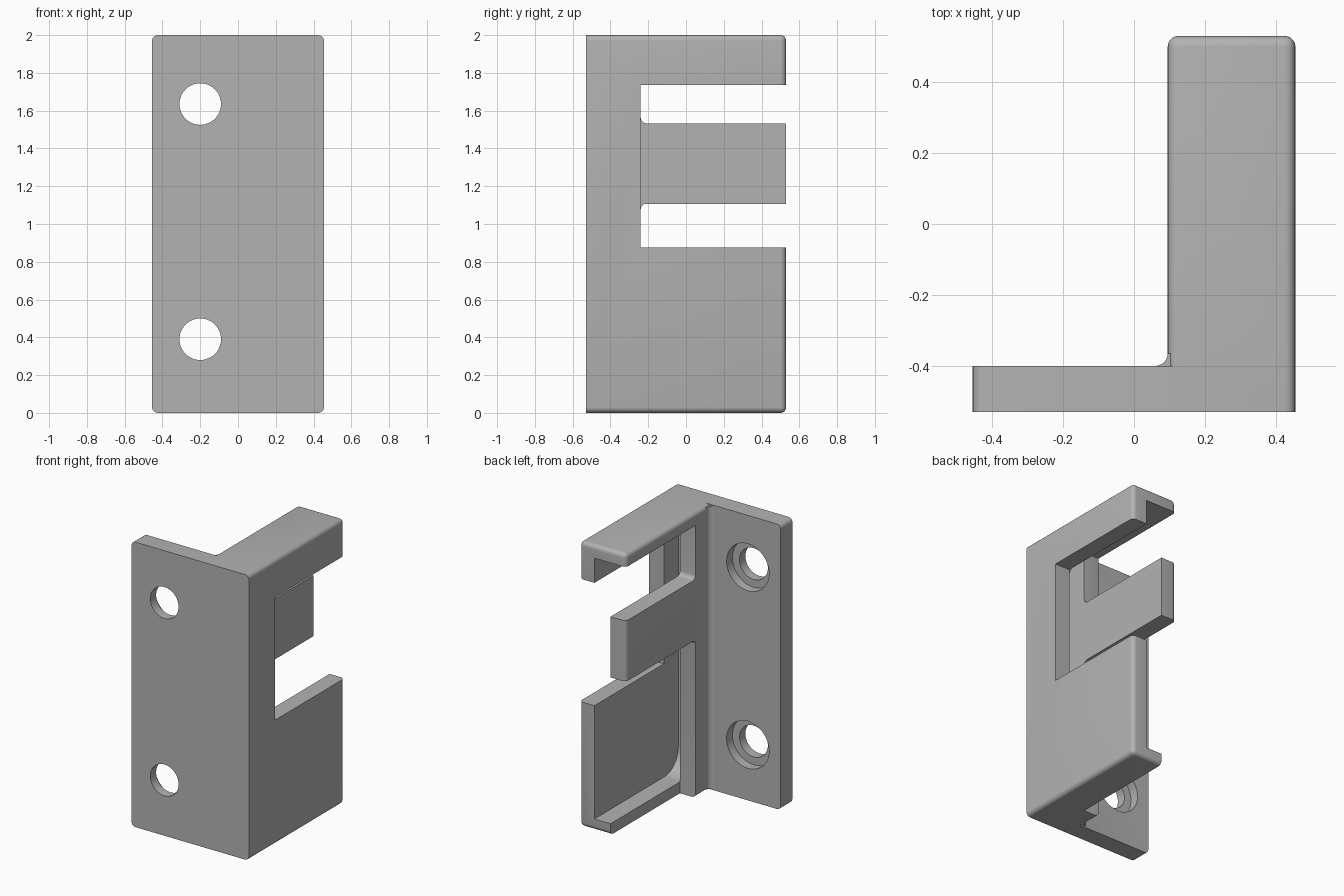
import bpy, bmesh, math
from mathutils import Matrix, Vector

if "Cube" in bpy.data.objects:
    bpy.data.objects.remove(bpy.data.objects["Cube"])

R = 0.03          # edge rounding
grey = bpy.data.materials.new("plain grey")
grey.use_nodes = True
grey.diffuse_color = (0.45, 0.45, 0.45, 1)
grey.node_tree.nodes["Principled BSDF"].inputs["Base Color"].default_value = (0.45, 0.45, 0.45, 1)


def finish(bm, name):
    bmesh.ops.recalc_face_normals(bm, faces=bm.faces)
    mesh = bpy.data.meshes.new(name)
    bm.to_mesh(mesh)
    bm.free()
    mesh.materials.append(grey)
    ob = bpy.data.objects.new(name, mesh)
    bpy.context.collection.objects.link(ob)
    return ob


def round_edges(bm, rule, width=R, segments=5):
    edges = [e for e in bm.edges if rule(e.verts[0].co, e.verts[1].co)]
    bmesh.ops.bevel(bm, geom=edges, offset=width, segments=segments,
                    profile=0.5, affect='EDGES', clamp_overlap=True)


def box(name, lo, hi, rule=None, width=R, segments=5):
    lo, hi = Vector(lo), Vector(hi)
    bm = bmesh.new()
    bmesh.ops.create_cube(bm, size=1, matrix=Matrix.Translation((lo + hi) / 2)
                          @ Matrix.Diagonal((*(hi - lo), 1)))
    if rule:
        round_edges(bm, rule, width, segments)
    return finish(bm, name)


def drill(name, x, z, radius, y0, y1):
    bm = bmesh.new()
    bmesh.ops.create_cone(bm, cap_ends=True, segments=48, radius1=radius, radius2=radius,
                          depth=y1 - y0, matrix=Matrix.Translation((x, (y0 + y1) / 2, z))
                          @ Matrix.Rotation(math.pi / 2, 4, 'X'))
    return finish(bm, name)


def combine(target, tool, operation):
    mod = target.modifiers.new("combine", 'BOOLEAN')
    mod.operation, mod.solver, mod.object = operation, 'EXACT', tool
    bpy.context.view_layer.objects.active = target
    bpy.ops.object.modifier_apply(modifier=mod.name)
    bpy.data.objects.remove(tool)


def near(a, b):
    return abs(a - b) < 1e-3


# Arm: a block rounded everywhere except around its front face
bracket = box("bracket", (0.095, -0.53, 0), (0.455, 0.53, 2),
              lambda a, b: not (near(a.y, -0.53) and near(b.y, -0.53)))

# Openings above and below the middle tongue, filleted where it meets the post
combine(bracket, box("lower_opening", (0, -0.24, -0.2), (0.215, 0.7, 1.107),
        lambda a, b: near(a.y, -0.24) and near(b.y, -0.24) and near(a.z, 1.107) and near(b.z, 1.107)),
        'DIFFERENCE')
combine(bracket, box("upper_opening", (0, -0.24, 1.533), (0.25, 0.7, 1.91),
        lambda a, b: near(a.y, -0.24) and near(b.y, -0.24) and near(a.z, 1.533) and near(b.z, 1.533)),
        'DIFFERENCE')

# Soften the inner rim of the post and tongue
bm = bmesh.new()
bm.from_mesh(bracket.data)
round_edges(bm, lambda a, b: near(a.x, 0.095) and near(b.x, 0.095) and max(a.z, b.z) < 1.92
            and min(a.z, b.z) > 0.02 and min(a.y, b.y) > -0.25
            and not (a.y > 0.49 and b.y > 0.49), 0.025, 4)
bm.to_mesh(bracket.data)
bm.free()

# Slot behind the tongue with rounded inner corners, and the side window
combine(bracket, box("slot", (0.215, -0.4, 0.08), (0.34, 0.7, 1.91),
        lambda a, b: near(a.y, -0.4) and near(b.y, -0.4) and near(a.z, b.z), 0.15, 10), 'DIFFERENCE')
combine(bracket, box("window", (0.3, -0.24, 0.875), (0.6, 0.7, 1.737)), 'DIFFERENCE')

# Mounting plate with rounded outer corners
combine(bracket, box("plate", (-0.455, -0.53, 0), (0.2, -0.4, 2),
        lambda a, b: near(a.x, -0.455) and near(b.x, -0.455) and near(a.z, b.z)), 'UNION')

# Fillet between plate and post
bm = bmesh.new()
arc = [(0.06 + 0.035 * math.sin(t * math.pi / 12), -0.365 - 0.035 * math.cos(t * math.pi / 12))
       for t in range(7)]
face = bm.faces.new([bm.verts.new((x, y, 0.01)) for x, y in arc + [(0.13, -0.365), (0.13, -0.43), (0.06, -0.43)]])
top = bmesh.ops.extrude_face_region(bm, geom=[face])["geom"]
bmesh.ops.translate(bm, vec=(0, 0, 1.98), verts=[v for v in top if isinstance(v, bmesh.types.BMVert)])
combine(bracket, finish(bm, "fillet"), 'UNION')

# Counterbored screw holes
for z in (0.39, 1.635):
    combine(bracket, drill("screw_hole", -0.2, z, 0.11, -0.7, -0.3), 'DIFFERENCE')
    combine(bracket, drill("counterbore", -0.2, z, 0.165, -0.465, -0.3), 'DIFFERENCE')

bpy.ops.object.select_all(action='DESELECT')
bracket.select_set(True)
bpy.context.view_layer.objects.active = bracket
bpy.ops.object.shade_smooth_by_angle(angle=math.radians(32))
